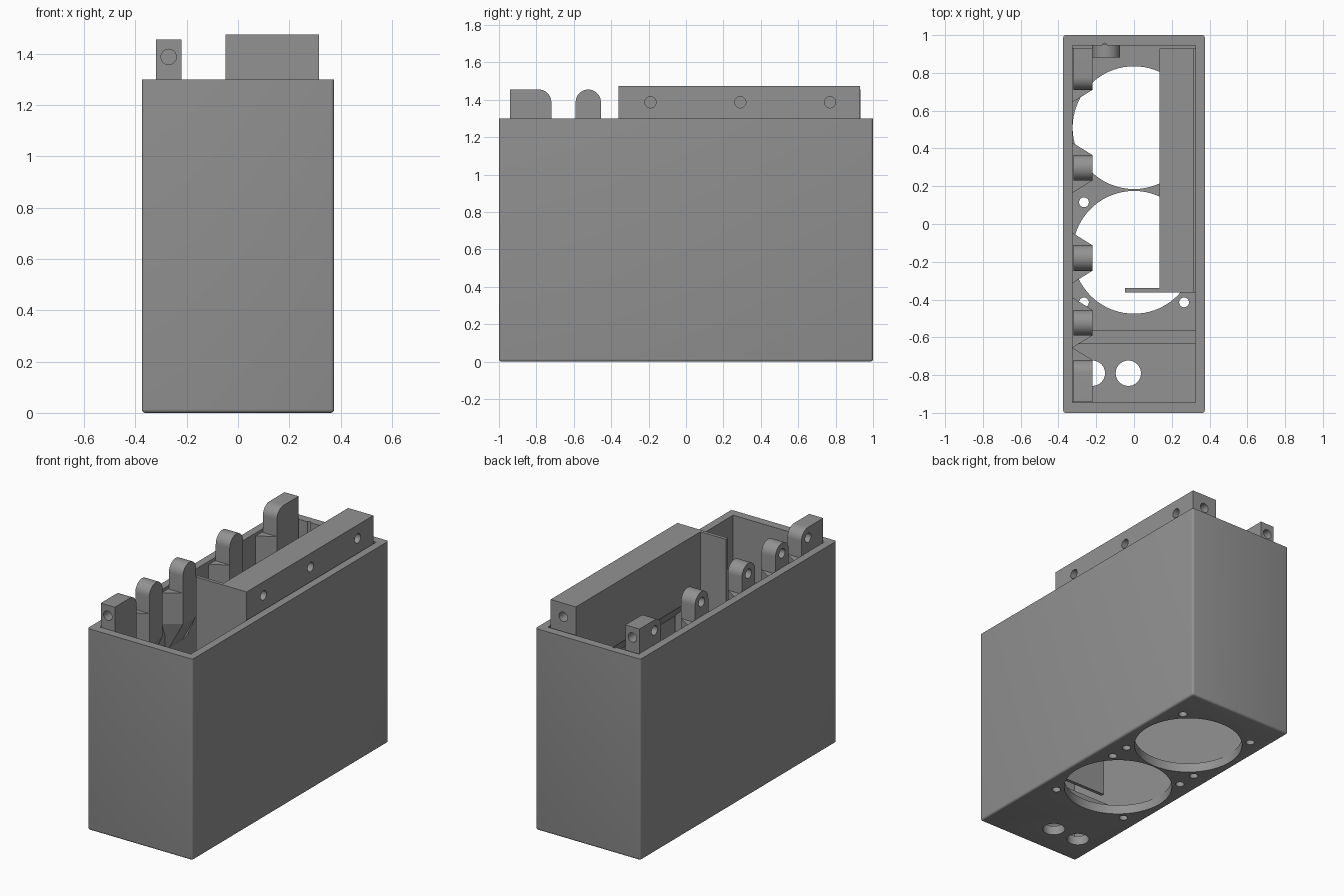
import bpy, bmesh, math
from mathutils import Matrix

if "Cube" in bpy.data.objects:
    bpy.data.objects.remove(bpy.data.objects["Cube"])

grey = bpy.data.materials.new("mid grey")
grey.diffuse_color = (0.29, 0.29, 0.29, 1)
grey.use_nodes = True
grey.node_tree.nodes["Principled BSDF"].inputs["Base Color"].default_value = grey.diffuse_color


def finish(bm, name):
    bmesh.ops.recalc_face_normals(bm, faces=bm.faces)
    me = bpy.data.meshes.new(name)
    bm.to_mesh(me)
    bm.free()
    ob = bpy.data.objects.new(name, me)
    bpy.context.collection.objects.link(ob)
    me.materials.append(grey)
    return ob


def prism(name, pts, axis, lo, hi):
    """Extrude a 2D outline along x (pts = y,z), y (pts = x,z) or z (pts = x,y)."""
    put = {"x": lambda a, b, t: (t, a, b),
           "y": lambda a, b, t: (a, t, b),
           "z": lambda a, b, t: (a, b, t)}[axis]
    bm = bmesh.new()
    face = bm.faces.new([bm.verts.new(put(a, b, lo)) for a, b in pts])
    ext = bmesh.ops.extrude_face_region(bm, geom=[face])
    move = [v for v in ext["geom"] if isinstance(v, bmesh.types.BMVert)]
    bmesh.ops.translate(bm, verts=move, vec=put(0, 0, hi - lo))
    return finish(bm, name)


def box(name, x0, x1, y0, y1, z0, z1):
    return prism(name, [(x0, y0), (x1, y0), (x1, y1), (x0, y1)], "z", z0, z1)


def drill(name, axis, a, b, r, lo, hi, n=32):
    pts = [(a + r * math.cos(2 * math.pi * i / n), b + r * math.sin(2 * math.pi * i / n))
           for i in range(n)]
    return prism(name, pts, axis, lo, hi)


def activate(ob):
    bpy.ops.object.select_all(action="DESELECT")
    ob.select_set(True)
    bpy.context.view_layer.objects.active = ob


def combine(ob, others, op):
    for other in others:
        mod = ob.modifiers.new(op.lower(), "BOOLEAN")
        mod.operation, mod.solver, mod.object = op, "EXACT", other
        activate(ob)
        bpy.ops.object.modifier_apply(modifier=mod.name)
        bpy.data.objects.remove(other, do_unlink=True)


def smooth(ob):
    activate(ob)
    bpy.ops.object.shade_smooth_by_angle(angle=math.radians(35))


RIM, FLOOR = 1.30, 0.06

# Case: rounded bottom and corner edges, hollowed from above
case = box("case", -0.375, 0.375, -1, 1, 0, RIM)
bm = bmesh.new()
bm.from_mesh(case.data)
edges = [e for e in bm.edges if not all(v.co.z > 1 for v in e.verts)]
bmesh.ops.bevel(bm, geom=edges, offset=0.014, segments=4, profile=0.5, affect="EDGES")
bm.to_mesh(case.data)
bm.free()
cuts = [box("cavity", -0.325, 0.325, -0.945, 0.945, FLOOR, 2)]

# Floor openings: two large round ones, four screw holes each, two cable holes
for cy in (0.51, -0.15):
    cuts.append(drill("opening", "z", 0, cy, 0.325, -0.1, 0.2, 72))
    for sx in (-1, 1):
        for sy in (-1, 1):
            cuts.append(drill("screw", "z", 0.265 * sx, cy + 0.265 * sy, 0.026, -0.1, 0.2, 20))
for cx in (-0.22, -0.03):
    cuts.append(drill("cable", "z", cx, -0.79, 0.067, -0.1, 0.2, 40))
# Small vertical groove in the back wall
cuts.append(drill("groove", "z", -0.155, 0.945, 0.012, 0.9, 1.5, 16))
combine(case, cuts, "DIFFERENCE")
smooth(case)

# Lugs along the left wall: rounded tops, flared and tapered supports
TOP, HOLE_Z = 1.455, 1.387


def lug(y0, y1, round_lo, round_hi):
    r = 0.0675
    pts = [(y1, 1.08), (y0, 1.08)]
    for on, cy, a0 in ((round_lo, y0 + r, math.pi), (round_hi, y1 - r, math.pi / 2)):
        if on:
            pts += [(cy + r * math.cos(a0 - i * math.pi / 20),
                     TOP - r + r * math.sin(a0 - i * math.pi / 20)) for i in range(11)]
        else:
            pts.append((y0 if a0 > 3 else y1, TOP))
    clean = [p for i, p in enumerate(pts) if i == 0 or math.dist(p, pts[i - 1]) > 1e-4]
    ob = prism("mounting_lug", clean, "x", -0.32, -0.22)
    holes = [drill("hole", "x", (y1 - r) if round_hi else (y0 + r), HOLE_Z, 0.03, -0.4, -0.25)]
    if not round_lo:
        holes.append(drill("hole", "y", -0.27, HOLE_Z, 0.03, -1, y0 + 0.08))
    if not round_hi:
        holes.append(drill("hole", "y", -0.27, HOLE_Z, 0.03, y1 - 0.08, 1))
    combine(ob, holes, "DIFFERENCE")
    smooth(ob)
    # support: flared towards the wall, tapering away below
    lo = y0 - (0.068 if round_lo else 0)
    hi = y1 + (0.068 if round_hi else 0)
    bm = bmesh.new()
    rings = []
    for z, x in ((RIM - 0.02, -0.22), (1.08, -0.22), (0.9, -0.32)):
        rings.append([bm.verts.new(c) for c in
                      ((-0.33, lo, z), (x, y0, z), (x, y1, z), (-0.33, hi, z))])
    for a, b in zip(rings, rings[1:]):
        for i in range(4):
            bm.faces.new((a[i], a[(i + 1) % 4], b[(i + 1) % 4], b[i]))
    bm.faces.new(rings[0])
    bm.faces.new(rings[-1])
    finish(bm, "lug_support")


lug(-0.942, -0.72, False, True)
for cy in (-0.5225, -0.18, 0.2975):
    lug(cy - 0.0675, cy + 0.0675, True, True)
lug(0.71, 0.932, True, False)

# Long rail on the right wall with a sloped underside
rail = prism("side_rail", [(0.315, 1.475), (0.135, 1.475), (0.135, 1.07),
                           (0.33, 0.87), (0.33, 1.29), (0.315, 1.29)], "y", -0.362, 0.93)
holes = [drill("hole", "x", y, HOLE_Z, 0.03, 0.23, 0.5) for y in (-0.19, 0.29, 0.77)]
holes.append(drill("hole", "y", 0.225, HOLE_Z, 0.03, 0.85, 1.1))
combine(rail, holes, "DIFFERENCE")
smooth(rail)

# Divider plate at the front end of the rail
box("divider_plate", -0.048, 0.315, -0.362, -0.34, FLOOR - 0.01, 1.475)

# Low rib across the floor
box("floor_rib", -0.325, 0.325, -0.635, -0.565, FLOOR - 0.01, 0.16)

# Round lug on the inside of the back wall
smooth(drill("back_lug", "y", -0.148, 1.12, 0.074, 0.882, 0.95))
